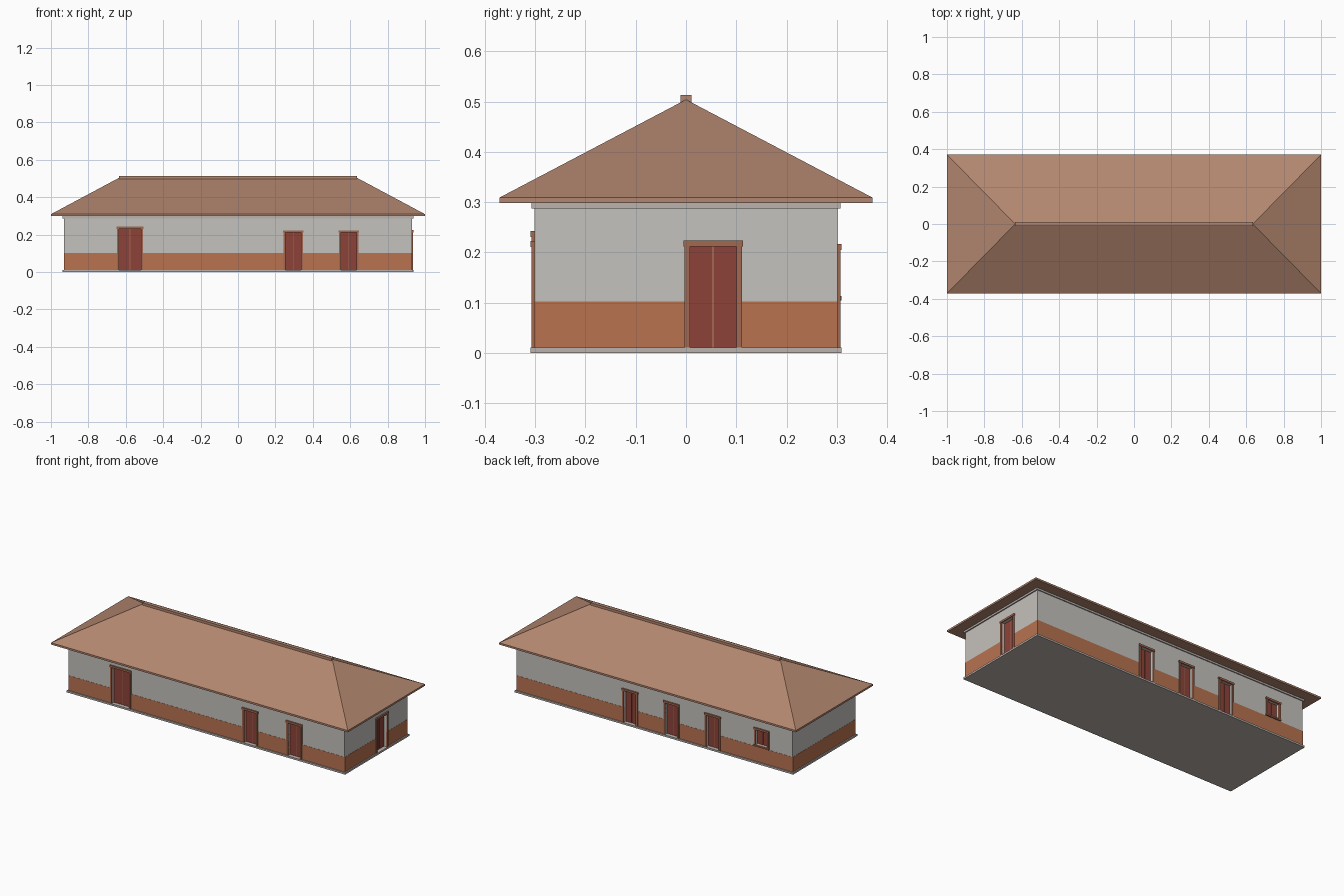
import bpy, bmesh
from mathutils import Matrix
from math import pi

if "Cube" in bpy.data.objects:
    bpy.data.objects.remove(bpy.data.objects["Cube"])


def mat(name, r, g, b):
    m = bpy.data.materials.new(name)
    m.diffuse_color = (r, g, b, 1)
    m.use_nodes = True
    m.node_tree.nodes["Principled BSDF"].inputs["Base Color"].default_value = m.diffuse_color
    return m


PLASTER = mat("plaster", 0.56, 0.54, 0.51)
STONE = mat("stone", 0.50, 0.45, 0.42)
DADO = mat("dado_paint", 0.48, 0.17, 0.08)
TILE = mat("roof_tile", 0.45, 0.24, 0.16)
WOOD = mat("frame_wood", 0.36, 0.14, 0.08)
RED = mat("red_paint", 0.27, 0.055, 0.042)


def make(name, bm, material):
    bmesh.ops.recalc_face_normals(bm, faces=bm.faces)
    me = bpy.data.meshes.new(name)
    bm.to_mesh(me)
    bm.free()
    ob = bpy.data.objects.new(name, me)
    bpy.context.collection.objects.link(ob)
    if material:
        me.materials.append(material)
    return ob


def boxes(name, items, material, matrix=None):
    """One object from boxes given as (x0, x1, y0, y1, z0, z1)."""
    bm = bmesh.new()
    for x0, x1, y0, y1, z0, z1 in items:
        m = Matrix.Translation(((x0 + x1) / 2, (y0 + y1) / 2, (z0 + z1) / 2))
        m = m @ Matrix.Diagonal((x1 - x0, y1 - y0, z1 - z0, 1))
        bmesh.ops.create_cube(bm, size=1, matrix=(matrix or Matrix()) @ m)
    return make(name, bm, material)


HX, HY = 0.93, 0.301
BASE, BAND, TOP = 0.011, 0.102, 0.287
JAMB = 0.011

# Sides: local x runs along the wall, local -y points outwards from the wall face
SIDES = {
    "front": (Matrix.Translation((0, -HY, 0)), HX),
    "right": (Matrix.Translation((HX, 0, 0)) @ Matrix.Rotation(pi / 2, 4, 'Z'), HY),
    "back": (Matrix.Translation((0, HY, 0)) @ Matrix.Rotation(pi, 4, 'Z'), HX),
    "left": (Matrix.Translation((-HX, 0, 0)) @ Matrix.Rotation(-pi / 2, 4, 'Z'), HY),
}
# Openings: (name, centre along the wall, clear width, bottom, head)
OPENINGS = {
    "front": [("main_door", -0.578, 0.118, BASE, 0.231),
              ("door_a", 0.295, 0.082, BASE, 0.211),
              ("door_b", 0.592, 0.082, BASE, 0.211)],
    "right": [("door", 0.054, 0.092, BASE, 0.212)],
    "back": [("door_a", -0.165, 0.082, BASE, 0.205),
             ("door_b", 0.114, 0.082, BASE, 0.205),
             ("door_c", 0.392, 0.082, BASE, 0.205),
             ("window", 0.722, 0.078, 0.113, 0.205)],
    "left": [],
}

# Plinth, walls and cornice
boxes("plinth", [(-0.938, 0.938, -0.309, 0.309, 0, BASE)], STONE)
walls = boxes("walls", [(-HX, HX, -HY, HY, BASE, TOP)], PLASTER)
boxes("cornice", [(-0.937, 0.937, -0.307, 0.307, TOP, 0.298)], STONE)

bm_cut = bmesh.new()
for side, (M, half) in SIDES.items():
    # Painted lower band, broken at the doors
    segs, start = [], -half - 0.001
    for name, c, w, z0, z1 in OPENINGS[side]:
        if z0 < BAND:
            segs.append((start, c - w / 2, -0.001, 0.002, BASE, BAND))
            start = c + w / 2
    segs.append((start, half + 0.001, -0.001, 0.002, BASE, BAND))
    boxes(side + "_dado", segs, DADO, M)

    for name, c, w, z0, z1 in OPENINGS[side]:
        a, b = c - w / 2, c + w / 2
        label = side + "_" + name
        # Recess cutter
        m = Matrix.Translation((c, 0, (z0 + z1) / 2)) @ Matrix.Diagonal((w, 0.05, z1 - z0, 1))
        bmesh.ops.create_cube(bm_cut, size=1, matrix=M @ m)
        # Surround: jambs, lintel and, for the window, a sill
        frame = [(a - JAMB, a, -0.006, 0.004, z0, z1),
                 (b, b + JAMB, -0.006, 0.004, z0, z1),
                 (a - JAMB - 0.002, b + JAMB + 0.002, -0.008, 0.004, z1, z1 + 0.012)]
        if z0 > BAND:
            frame.append((a - JAMB - 0.002, b + JAMB + 0.002, -0.008, 0.004, z0 - 0.009, z0))
        boxes(label + "_frame", frame, WOOD, M)
        # Two recessed leaves with a central strip
        boxes(label + "_leaves", [(a, c - 0.002, 0.016, 0.026, z0, z1),
                                  (c + 0.002, b, 0.016, 0.026, z0, z1)], RED, M)
        boxes(label + "_strip", [(c - 0.002, c + 0.002, 0.018, 0.026, z0, z1)], WOOD, M)

# Cut the recesses into the walls
cutter = make("recess_cutter", bm_cut, PLASTER)
cutter.hide_render = True
cutter.hide_set(True)
mod = walls.modifiers.new("recesses", 'BOOLEAN')
mod.operation, mod.object, mod.solver = 'DIFFERENCE', cutter, 'EXACT'
bpy.context.view_layer.objects.active = walls
bpy.ops.object.modifier_apply(modifier=mod.name)
bpy.data.objects.remove(cutter)

# Hipped roof with a square eaves edge
bm = bmesh.new()
rings = [[bm.verts.new((sx * 1.0, sy * 0.371, z)) for sx, sy in
          ((-1, -1), (1, -1), (1, 1), (-1, 1))] for z in (0.298, 0.309)]
low, up = rings
r0, r1 = (bm.verts.new((x, 0, 0.504)) for x in (-0.635, 0.635))
bm.faces.new(low)
for i in range(4):
    j = (i + 1) % 4
    bm.faces.new((low[i], low[j], up[j], up[i]))
bm.faces.new((up[0], up[1], r1, r0))
bm.faces.new((up[2], up[3], r0, r1))
bm.faces.new((up[1], up[2], r1))
bm.faces.new((up[3], up[0], r0))
make("hipped_roof", bm, TILE)

# Ridge cap
boxes("ridge_cap", [(-0.637, 0.637, -0.011, 0.011, 0.497, 0.513)], TILE)
